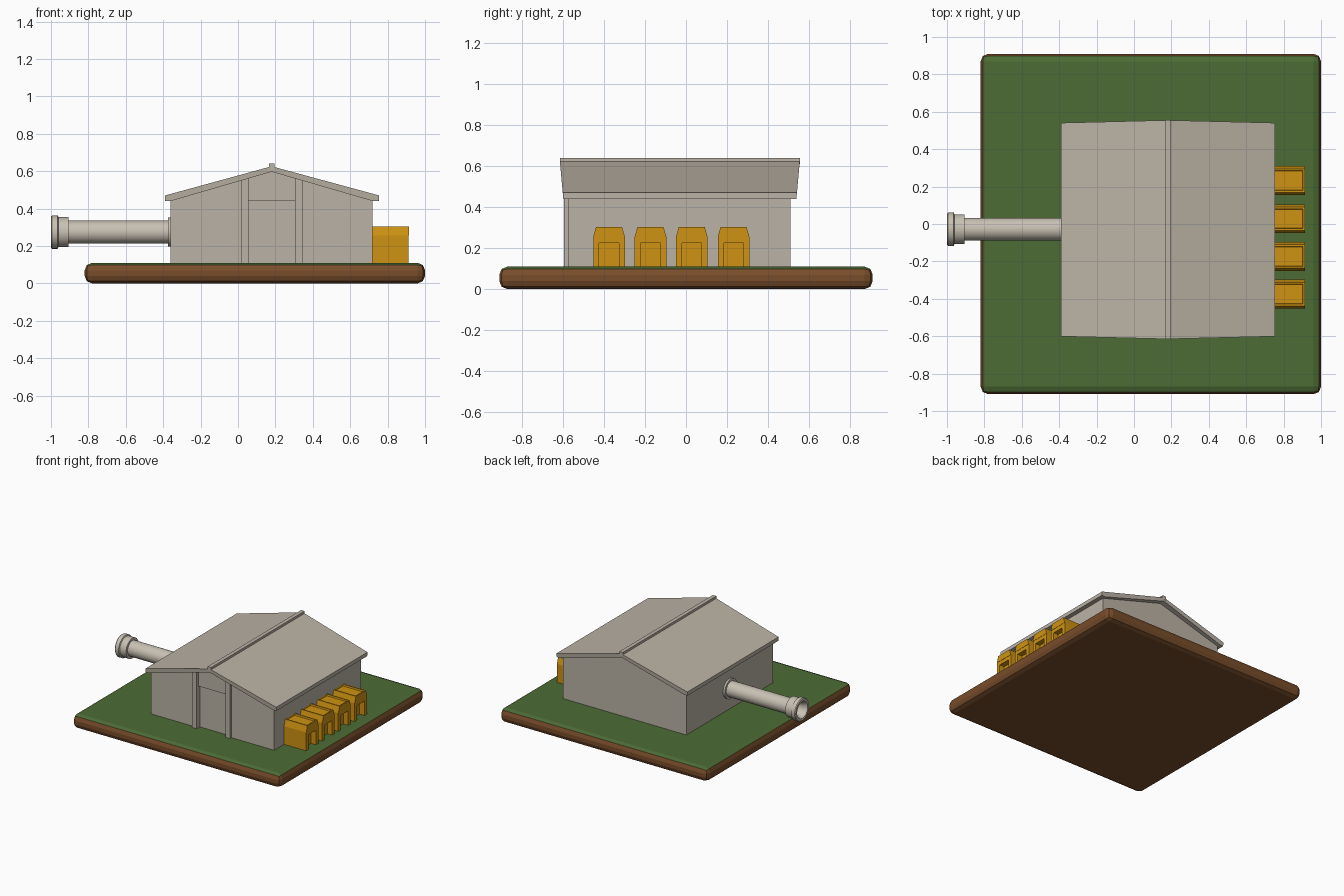
import bpy, bmesh, math

if "Cube" in bpy.data.objects:
    bpy.data.objects.remove(bpy.data.objects["Cube"])


def material(name, r, g, b):
    m = bpy.data.materials.new(name)
    m.diffuse_color = (r, g, b, 1)
    m.use_nodes = True
    m.node_tree.nodes["Principled BSDF"].inputs["Base Color"].default_value = m.diffuse_color
    return m


GRASS = material("grass_green", 0.075, 0.15, 0.035)
SOIL = material("soil_brown", 0.19, 0.075, 0.024)
WALL = material("wall_beige", 0.50, 0.45, 0.38)
PIPE = material("pipe_cream", 0.58, 0.53, 0.45)
AMBER = material("box_amber", 0.62, 0.29, 0.006)


def finish(name, bm, *mats):
    bmesh.ops.recalc_face_normals(bm, faces=bm.faces[:])
    me = bpy.data.meshes.new(name)
    bm.to_mesh(me)
    bm.free()
    for m in mats:
        me.materials.append(m)
    ob = bpy.data.objects.new(name, me)
    bpy.context.collection.objects.link(ob)
    return ob


def box(name, x0, x1, y0, y1, z0, z1, mat):
    return prism(name, [(x0, z0), (x1, z0), (x1, z1), (x0, z1)], y0, y1, mat)


def prism(name, pts, a0, a1, mat, axis="y"):
    """Extrude an outline along y (points are x,z) or along x (points are y,z)."""
    bm = bmesh.new()
    place = (lambda p, a: (p[0], a, p[1])) if axis == "y" else (lambda p, a: (a, p[0], p[1]))
    lo = [bm.verts.new(place(p, a0)) for p in pts]
    hi = [bm.verts.new(place(p, a1)) for p in pts]
    bm.faces.new(lo)
    bm.faces.new(hi[::-1])
    for i in range(len(pts)):
        j = (i + 1) % len(pts)
        bm.faces.new((lo[i], lo[j], hi[j], hi[i]))
    return finish(name, bm, mat)


# Ground slab: bevelled block, upward faces are grass
bm = bmesh.new()
bmesh.ops.create_cube(bm, size=1)
for v in bm.verts:
    v.co = (0.09 + v.co.x * 1.82, v.co.y * 1.82, 0.055 + v.co.z * 0.11)
bmesh.ops.bevel(bm, geom=bm.edges[:], offset=0.04, segments=2, profile=0.5, affect="EDGES")
bmesh.ops.recalc_face_normals(bm, faces=bm.faces[:])
for f in bm.faces:
    f.material_index = 1 if f.normal.z > 0.75 else 0
finish("ground_slab", bm, SOIL, GRASS)

# House body: gabled outline, with a doorway notch in the front layer
RX = 0.18
FLOOR = 0.105
prism("house_walls", [(-0.36, FLOOR), (0.72, FLOOR), (0.72, 0.455), (RX, 0.605), (-0.36, 0.455)],
      -0.555, 0.51, WALL)
prism("front_wall", [(-0.36, FLOOR), (0.055, FLOOR), (0.055, 0.44), (0.305, 0.44), (0.305, FLOOR),
                     (0.72, FLOOR), (0.72, 0.455), (RX, 0.605), (-0.36, 0.455)],
      -0.575, -0.555, WALL)

# Door posts reaching up to the roof slope
for side, name in ((-1, "left_door_post"), (1, "right_door_post")):
    xi, xo = RX + side * 0.125, RX + side * 0.165
    prism(name, [(xi, FLOOR), (xo, FLOOR), (xo, 0.56), (xi, 0.571)], -0.595, -0.575, WALL)

# Roof: gable shell, slightly longer at the ridge than at the eaves
roof = prism("roof", [(-0.39, 0.44), (-0.36, 0.44), (RX, 0.597), (0.72, 0.44), (0.755, 0.44),
                      (0.755, 0.47), (RX, 0.626), (-0.39, 0.47)], -1, 1, WALL)
for v in roof.data.vertices:
    half = 0.568 + 0.017 * (v.co.z - 0.44) / 0.186
    v.co.y = -0.03 + math.copysign(half, v.co.y)
box("ridge_cap", 0.165, 0.195, -0.615, 0.555, 0.61, 0.64, WALL)

# Pipe: lathed around x, hollow, with flanges
PY, PZ, N = -0.028, 0.274, 32
profile = [(-0.36, 0.078), (-0.375, 0.078), (-0.375, 0.061), (-0.905, 0.061), (-0.905, 0.08),
           (-0.96, 0.08), (-0.964, 0.089), (-0.994, 0.089), (-1.0, 0.084), (-1.0, 0.066),
           (-0.96, 0.052), (-0.37, 0.052)]
bm = bmesh.new()
rings = [[bm.verts.new((x, PY + r * math.cos(2 * math.pi * k / N), PZ + r * math.sin(2 * math.pi * k / N)))
          for k in range(N)] for x, r in profile]
for a, b in zip(rings, rings[1:]):
    for k in range(N):
        j = (k + 1) % N
        bm.faces.new((a[k], a[j], b[j], b[k]))
bm.faces.new(rings[-1])
bm.faces.new(rings[0])
pipe = finish("side_pipe", bm, PIPE)
bpy.context.view_layer.objects.active = pipe
pipe.select_set(True)
bpy.ops.object.shade_smooth_by_angle(angle=math.radians(30))
pipe.select_set(False)

# Four amber boxes along the right wall: back block, front arch, tapered lid
for i, c in enumerate((-0.375, -0.173, 0.028, 0.232), 1):
    w, o = 0.077, 0.048
    box(f"box_body_{i}", 0.71, 0.87, c - w, c + w, FLOOR, 0.255, AMBER)
    prism(f"box_front_{i}", [(c - w, FLOOR), (c - o, FLOOR), (c - o, 0.225), (c + o, 0.225),
                             (c + o, FLOOR), (c + w, FLOOR), (c + w, 0.255), (c - w, 0.255)],
          0.87, 0.912, AMBER, "x")
    lid = prism(f"box_lid_{i}", [(c - w, 0.255), (c + w, 0.255), (c + 0.063, 0.304), (c - 0.063, 0.304)],
                0.71, 0.914, AMBER, "x")
    # shallow recess in the lid top
    bm = bmesh.new()
    bm.from_mesh(lid.data)
    top = [f for f in bm.faces if f.normal.z > 0.9]
    bmesh.ops.inset_region(bm, faces=top, thickness=0.014)
    bmesh.ops.inset_region(bm, faces=top, thickness=0.004, depth=-0.012)
    bm.to_mesh(lid.data)
    bm.free()
